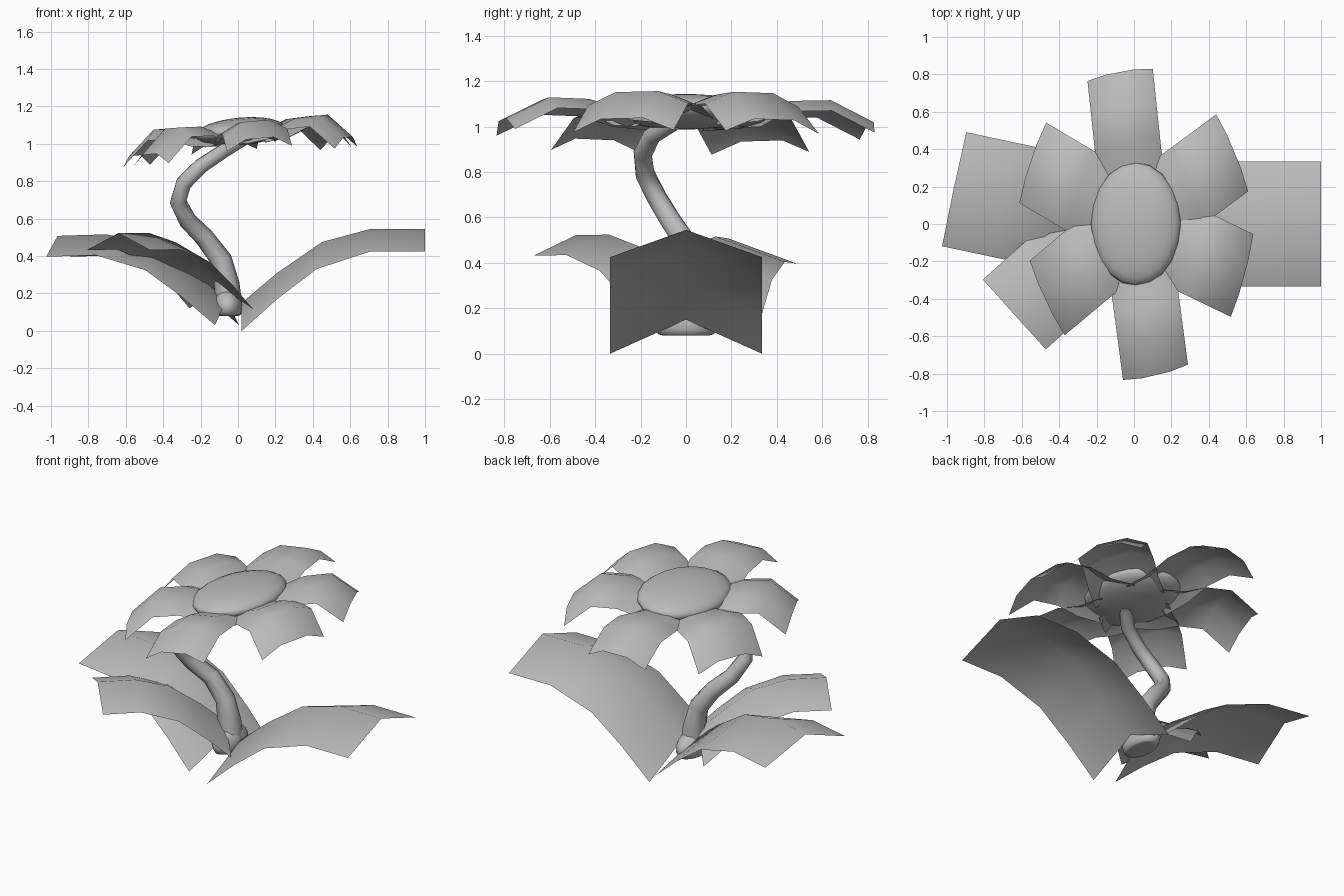
import bpy, math
from mathutils import Matrix

cube = bpy.data.objects.get("Cube")
if cube:
    bpy.data.objects.remove(cube)

grey = bpy.data.materials.new("plain_grey")
grey.use_nodes = True
GREY = (0.5, 0.5, 0.5, 1)
grey.diffuse_color = GREY
grey.node_tree.nodes["Principled BSDF"].inputs["Base Color"].default_value = GREY


def finish(name, mesh, matrix=Matrix()):
    mesh.transform(matrix)
    mesh.materials.clear()
    mesh.materials.append(grey)
    for face in mesh.polygons:
        face.use_smooth = True
    obj = bpy.data.objects.new(name, mesh)
    bpy.context.collection.objects.link(obj)
    return obj


def sheet(name, rows, matrix, face_down=False):
    """Open sheet skinned over rows of points running along +x."""
    n = len(rows[0])
    verts = [p for row in rows for p in row]
    faces = []
    for i in range(len(rows) - 1):
        for j in range(n - 1):
            a = i * n + j
            faces.append((a, a + n, a + n + 1, a + 1))
    mesh = bpy.data.meshes.new(name)
    mesh.from_pydata(verts, [], faces)
    if (mesh.polygons[0].normal.z < 0) != face_down:
        mesh.flip_normals()
    return finish(name, mesh, matrix)


def ellipsoid(name, radii, matrix):
    bpy.ops.mesh.primitive_uv_sphere_add(segments=20, ring_count=12, radius=1)
    temp = bpy.context.object
    mesh = temp.data
    bpy.data.objects.remove(temp)
    mesh.transform(Matrix.Diagonal((*radii, 1)))
    mesh.name = name
    return finish(name, mesh, matrix)


# Three ground leaves share one gabled shape
LEAF_RIDGE = [(0.02, 0.15), (0.21, 0.31), (0.45, 0.475), (0.71, 0.545), (1.0, 0.545)]
LEAF_EDGE = [(0.02, 0.0), (0.21, 0.17), (0.42, 0.33), (0.71, 0.425), (1.0, 0.425)]
leaf_rows = [[(ex, -0.335, ez), (rx, 0, rz), (ex, 0.335, ez)]
             for (rx, rz), (ex, ez) in zip(LEAF_RIDGE, LEAF_EDGE)]
for name, base, angle, droop, size in (
        ("leaf_left", (0, 0, 0), 0, 0, 1.0),
        ("leaf_right", (-0.04, -0.01, 0.03), 168, 1.8, 0.93),
        ("leaf_front", (-0.08, 0.02, 0.12), 222, 0.5, 0.75)):
    m = (Matrix.Translation(base) @ Matrix.Rotation(math.radians(angle), 4, 'Z')
         @ Matrix.Rotation(math.radians(droop), 4, 'Y') @ Matrix.Scale(size, 4))
    sheet(name, leaf_rows, m)

# Flower head frame: narrower in x, leaning down toward the right
head = Matrix(((0.75, 0, 0, 0.01), (0, 1, 0, 0), (0.065, 0, 1, 0), (0, 0, 0, 1)))

# Petals: softly arched across, drooping at the tip
PETAL = [(0.12, 1.05), (0.3, 1.065), (0.45, 1.11), (0.63, 1.115), (0.82, 1.02)]
for i, (angle, shift, droop) in enumerate((
        (98, 0, 0), (29, -0.02, 0.035), (-20, 0, 0.035),
        (-80, 0, 0), (-148, -0.06, 0.035), (156, 0, 0.035))):
    rows = []
    for k, (r, z) in enumerate(PETAL):
        z -= droop if k == len(PETAL) - 1 else 0
        rows.append([(r - 0.015, -0.235, z - 0.055), (r, -0.1, z),
                     (r, 0.1, z), (r - 0.015, 0.235, z - 0.055)])
    m = head @ Matrix.Rotation(math.radians(angle), 4, 'Z') @ Matrix.Translation((shift, 0, 0))
    sheet(f"petal_{i + 1}", rows, m, face_down=True)

# Flower centre
centre = ellipsoid("flower_centre", (0.32, 0.33, 0.075),
                   head @ Matrix.Translation((0, 0, 1.065)))
centre.data.flip_normals()

# Root bulb with a flat underside
bulb = ellipsoid("root_bulb", (0.08, 0.14, 0.09), Matrix.Translation((-0.055, 0, 0.13)))
for v in bulb.data.vertices:
    v.co.z = max(v.co.z, 0.08)

# Winding stem
path = [(-0.05, 0, 0.12, 0.075), (-0.06, 0, 0.25, 0.068), (-0.09, 0, 0.38, 0.058),
        (-0.18, -0.01, 0.5, 0.052), (-0.27, -0.07, 0.59, 0.048),
        (-0.32, -0.13, 0.69, 0.046), (-0.29, -0.18, 0.79, 0.045),
        (-0.2, -0.19, 0.88, 0.042), (-0.08, -0.15, 0.96, 0.04), (0.02, -0.05, 1.02, 0.038)]
curve = bpy.data.curves.new("stem_path", 'CURVE')
curve.dimensions = '3D'
curve.bevel_depth = 1
curve.bevel_resolution = 2
curve.use_fill_caps = True
spline = curve.splines.new('POLY')
spline.points.add(len(path) - 1)
for point, (x, y, z, r) in zip(spline.points, path):
    point.co = (x, y, z, 1)
    point.radius = r
guide = bpy.data.objects.new("stem_guide", curve)
bpy.context.collection.objects.link(guide)
bpy.context.view_layer.update()
stem_mesh = bpy.data.meshes.new_from_object(
    guide.evaluated_get(bpy.context.evaluated_depsgraph_get()))
bpy.data.objects.remove(guide)
finish("stem", stem_mesh)
